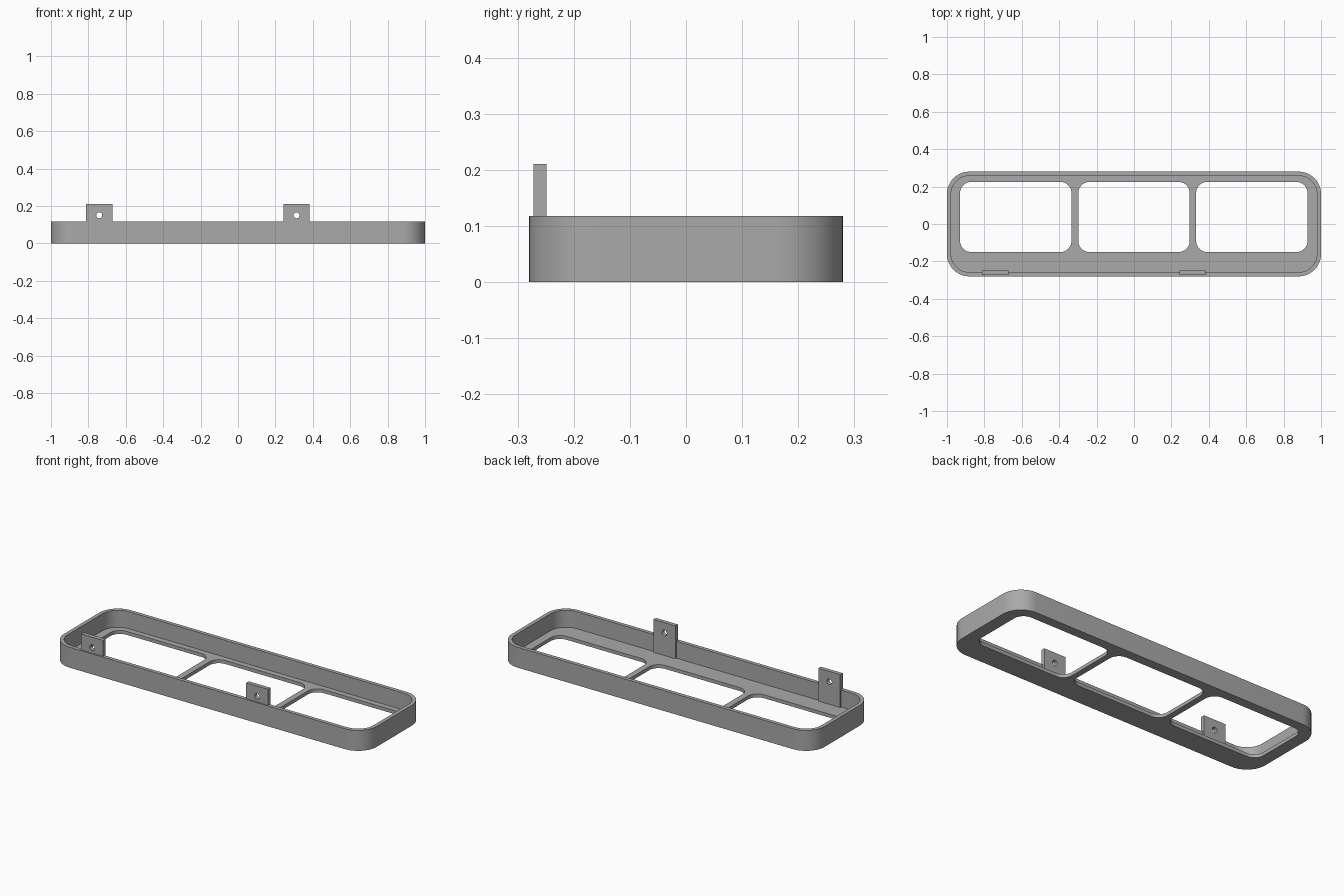
import bpy, bmesh
from math import cos, sin, pi, radians
from mathutils import Matrix, Vector

cube = bpy.data.objects.get("Cube")
if cube:
    bpy.data.objects.remove(cube, do_unlink=True)

grey = bpy.data.materials.new("plain grey")
grey.use_nodes = True
colour = (0.4, 0.4, 0.4, 1)
grey.diffuse_color = colour
grey.node_tree.nodes["Principled BSDF"].inputs["Base Color"].default_value = colour


def rounded_rect(x0, x1, y0, y1, r, steps=12):
    """Outline of a rectangle with round corners, counter-clockwise."""
    corners = [(x1 - r, y1 - r), (x0 + r, y1 - r), (x0 + r, y0 + r), (x1 - r, y0 + r)]
    return [(cx + r * cos(a), cy + r * sin(a))
            for q, (cx, cy) in enumerate(corners)
            for a in (pi / 2 * (q + i / steps) for i in range(steps + 1))]


def prism(name, outline, z0, z1, matrix=Matrix()):
    """Solid made by raising an outline from z0 to z1."""
    bm = bmesh.new()
    base = bm.faces.new([bm.verts.new((x, y, z0)) for x, y in outline])
    top = bmesh.ops.extrude_face_region(bm, geom=[base])["geom"]
    moved = [v for v in top if isinstance(v, bmesh.types.BMVert)]
    bmesh.ops.translate(bm, verts=moved, vec=Vector((0, 0, z1 - z0)))
    bmesh.ops.recalc_face_normals(bm, faces=bm.faces)
    bm.transform(matrix)
    mesh = bpy.data.meshes.new(name)
    bm.to_mesh(mesh)
    bm.free()
    mesh.materials.append(grey)
    obj = bpy.data.objects.new(name, mesh)
    bpy.context.collection.objects.link(obj)
    return obj


def cut(obj, cutters):
    """Subtract the cutters, bake the result and set sharp edges."""
    for cutter in cutters:
        cutter.hide_render = True
        mod = obj.modifiers.new("cut", "BOOLEAN")
        mod.operation = "DIFFERENCE"
        mod.solver = "EXACT"
        mod.object = cutter
    bpy.context.view_layer.update()
    graph = bpy.context.evaluated_depsgraph_get()
    mesh = bpy.data.meshes.new_from_object(obj.evaluated_get(graph))
    obj.modifiers.clear()
    obj.data = mesh
    mesh.shade_smooth()
    mesh.set_sharp_from_angle(angle=radians(30))
    for cutter in cutters:
        bpy.data.objects.remove(cutter, do_unlink=True)


HEIGHT, FLOOR, WALL = 0.118, 0.02, 0.022
HALF_X, HALF_Y, RADIUS = 1.0, 0.28, 0.12

# Tray: round-cornered block, hollowed out, with three floor openings
tray = prism("tray", rounded_rect(-HALF_X, HALF_X, -HALF_Y, HALF_Y, RADIUS), 0, HEIGHT)
ix, iy = HALF_X - WALL, HALF_Y - WALL
cutters = [prism("cavity", rounded_rect(-ix, ix, -iy, iy, RADIUS - WALL), FLOOR, 0.3)]
for centre in (-0.632, 0, 0.63):
    outline = rounded_rect(centre - 0.298, centre + 0.298, -0.15, 0.225, 0.06)
    cutters.append(prism("opening", outline, -0.1, 0.1))
cut(tray, cutters)

# Upright mounting tabs, each with a screw hole
upright = Matrix.Rotation(pi / 2, 4, "X")
for side, x in (("right", -0.742), ("left", 0.313)):
    w = 0.07
    outline = [(x - w, 0.01), (x + w, 0.01), (x + w, 0.21), (x - w, 0.21)]
    tab = prism(side + "_mounting_tab", outline, 0.249, 0.272, upright)
    circle = [(x + 0.016 * cos(a), 0.15 + 0.016 * sin(a))
              for a in (2 * pi * i / 32 for i in range(32))]
    cut(tab, [prism("screw_hole", circle, 0.2, 0.3, upright)])
